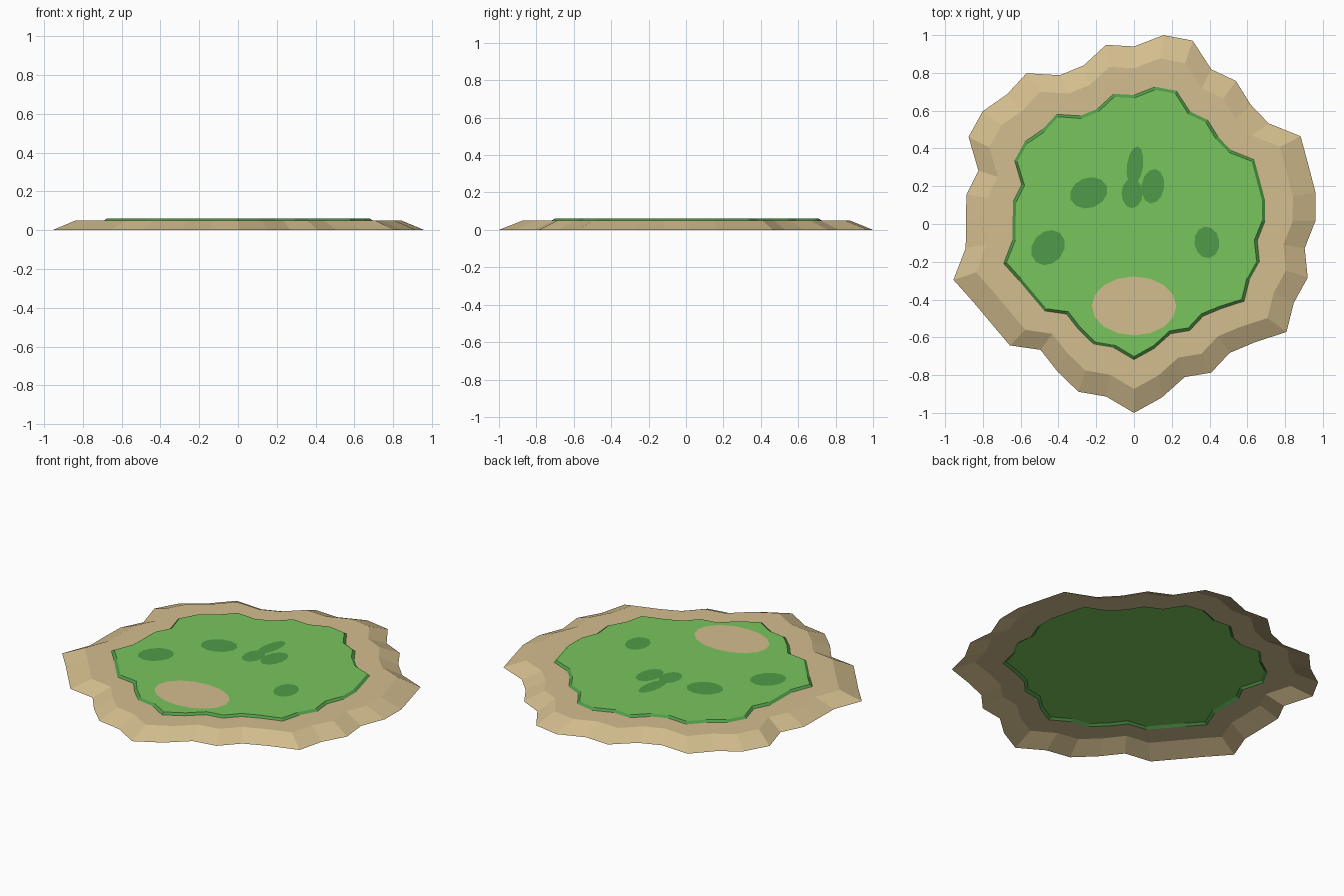
import bpy, bmesh
from math import sin, cos, tau, radians

cube = bpy.data.objects.get("Cube")
if cube:
    bpy.data.objects.remove(cube, do_unlink=True)


def material(name, rgb):
    m = bpy.data.materials.new(name)
    m.use_nodes = True
    m.diffuse_color = (*rgb, 1)
    m.node_tree.nodes["Principled BSDF"].inputs["Base Color"].default_value = (*rgb, 1)
    return m


sand = material("sand", (0.65, 0.51, 0.27))
grass = material("grass green", (0.19, 0.56, 0.11))
dark = material("dark green", (0.08, 0.33, 0.065))

# Coast radii at equal angles, counterclockwise from the front tip
COAST = [1.015, .945, .868, .90, .862, .906, .998, .95, .967, .915,
         .96, .973, .97, .99, .881, .873, .918, .902, 1.005, .997,
         .925, .945, .866, .867, .968, .95, .99, .983, .866, .898,
         .89, .902, 1.005, .951, .929, .93, .842, .893, .95, .94]
CENTRE_Y = 0.015


def make_object(name, bm, mats):
    bm.normal_update()
    mesh = bpy.data.meshes.new(name)
    bm.to_mesh(mesh)
    bm.free()
    for m in mats:
        mesh.materials.append(m)
    obj = bpy.data.objects.new(name, mesh)
    bpy.context.collection.objects.link(obj)
    return obj


def ring(bm, scale, inset, z):
    n = len(COAST)
    return [bm.verts.new(((r * scale - inset) * sin(tau * i / n),
                          CENTRE_Y - (r * scale - inset) * cos(tau * i / n), z))
            for i, r in enumerate(COAST)]


def bridge(bm, lower, upper):
    n = len(lower)
    for i in range(n):
        j = (i + 1) % n
        bm.faces.new((lower[i], lower[j], upper[j], upper[i]))


# Beach: sloped shore and flat shelf, open underneath
bm = bmesh.new()
shore = ring(bm, 1, 0, 0)
shelf = ring(bm, 0.875, 0, 0.05)
lawn_edge = ring(bm, 0.722, 0, 0.05)
bridge(bm, shore, shelf)
bridge(bm, shelf, lawn_edge)
make_object("beach", bm, [sand])

# Lawn: dark rim with a flat green top
bm = bmesh.new()
foot = ring(bm, 0.722, 0, 0.05)
rim = ring(bm, 0.722, 0.016, 0.061)
bridge(bm, foot, rim)
middle = bm.verts.new((0, CENTRE_Y, 0.061))
for i in range(len(rim)):
    face = bm.faces.new((rim[i], rim[(i + 1) % len(rim)], middle))
    face.material_index = 1
make_object("lawn", bm, [dark, grass])


# Flat patches lying on the lawn
def patch(name, x, y, rx, ry, turn, sides, mat, z):
    bm = bmesh.new()
    t = radians(turn)
    verts = []
    for i in range(sides):
        u, v = rx * cos(tau * i / sides), ry * sin(tau * i / sides)
        verts.append(bm.verts.new((x + u * cos(t) - v * sin(t),
                                   y + u * sin(t) + v * cos(t), z)))
    bm.faces.new(verts)
    make_object(name, bm, [mat])


patch("sand_patch", 0, -0.434, 0.224, 0.156, 0, 16, sand, 0.062)
BUSHES = [(-.24, .165, .102, .08, 20), (-.455, -.125, .1, .082, 50),
          (.386, -.097, .066, .084, 8), (.005, .308, .043, .104, -8),
          (-.01, .162, .056, .078, 0), (.10, .20, .06, .092, -8)]
for i, (x, y, rx, ry, turn) in enumerate(BUSHES):
    patch(f"bush_patch_{i + 1}", x, y, rx, ry, turn, 12, dark, 0.062 + i * 0.0001)
